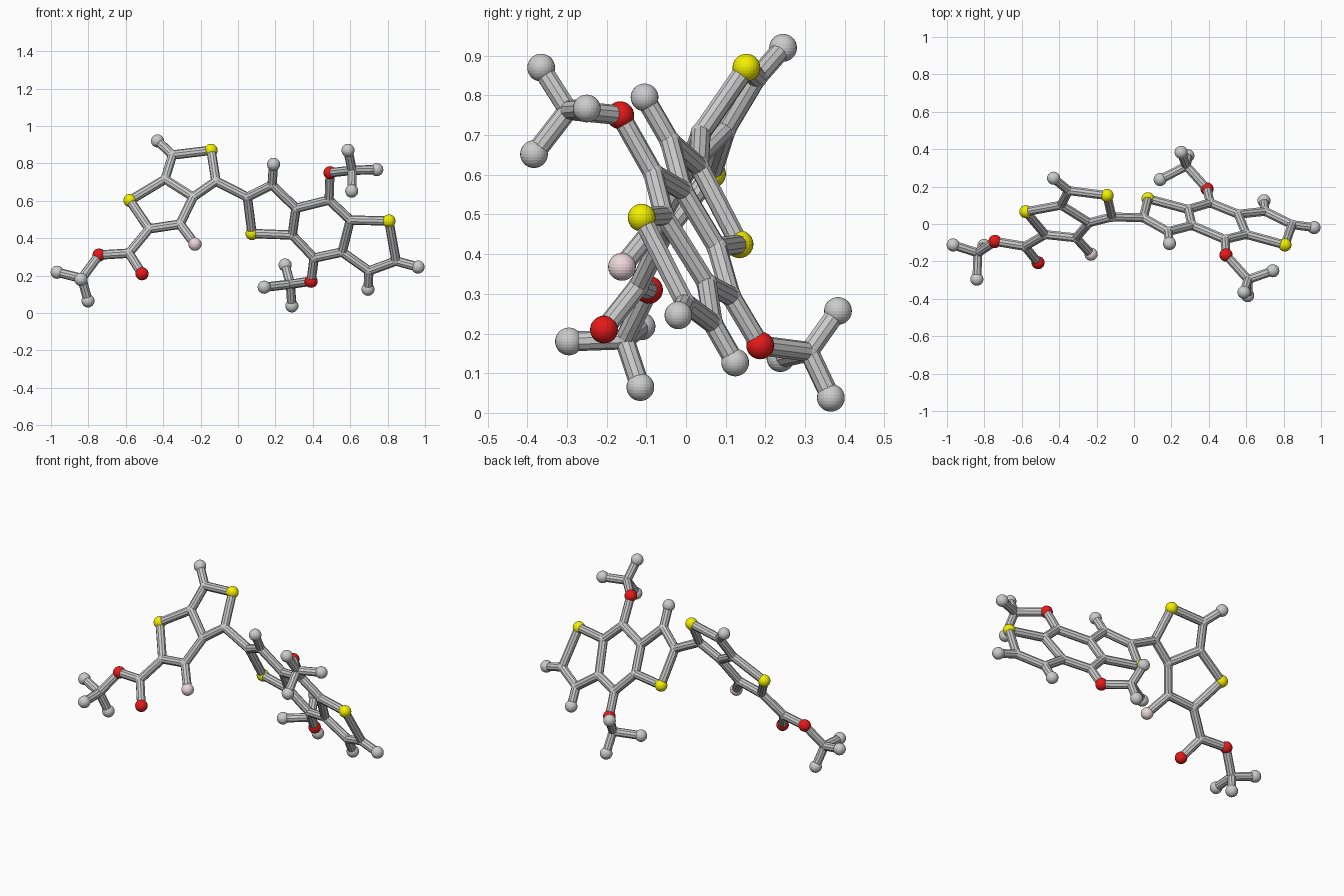
import bpy
from mathutils import Vector

if "Cube" in bpy.data.objects:
    bpy.data.objects.remove(bpy.data.objects["Cube"])

BALL, JOINT, BOND = 0.035, 0.0265, 0.025


def colour(name, rgb):
    m = bpy.data.materials.new(name)
    m.diffuse_color = (*rgb, 1)
    m.use_nodes = True
    m.node_tree.nodes["Principled BSDF"].inputs["Base Color"].default_value = m.diffuse_color
    return m


YELLOW = colour("yellow", (0.9, 0.87, 0.0))
RED = colour("red", (0.8, 0.01, 0.01))
PINK = colour("pink", (0.85, 0.68, 0.72))


# The two ring systems are flat and tilted: y follows from x and z
def left(x, z):
    return Vector((x, -0.208 * x + 0.66 * z - 0.452, z))


def right(x, z):
    return Vector((x, -0.286 * x - 0.558 * z + 0.3935, z))


def ball(name, p, r=BALL, mat=None):
    bpy.ops.mesh.primitive_uv_sphere_add(segments=24, ring_count=14, radius=r, location=p)
    o = bpy.context.object
    o.name = name
    if mat:
        o.data.materials.append(mat)


def bond(name, a, b):
    d = b - a
    bpy.ops.mesh.primitive_cylinder_add(vertices=10, radius=BOND, depth=d.length,
                                        location=(a + b) / 2)
    o = bpy.context.object
    o.name = name
    o.rotation_mode = 'QUATERNION'
    o.rotation_quaternion = d.to_track_quat('Z', 'Y')


V = Vector
atoms = {
    # left double ring
    "a1": left(-0.35, 0.845), "sa": left(-0.144, 0.87), "a2": left(-0.118, 0.705),
    "a3": left(-0.24, 0.62), "a4": left(-0.39, 0.715), "sb": left(-0.578, 0.602),
    "a6": left(-0.475, 0.45), "a5": left(-0.31, 0.475),
    "ea": left(-0.43, 0.92), "f": left(-0.23, 0.368),
    # ester arm
    "a7": left(-0.583, 0.32), "oa": left(-0.513, 0.21), "ob": V((-0.743, -0.093, 0.31)),
    "a8": V((-0.835, -0.155, 0.185)), "eb": V((-0.967, -0.112, 0.218)),
    "ec": V((-0.802, -0.115, 0.065)), "ed": V((-0.84, -0.295, 0.18)),
    # right triple ring
    "b1": right(0.05, 0.62), "b2": right(0.182, 0.685), "b3": right(0.31, 0.56),
    "b4": right(0.29, 0.417), "sc": right(0.075, 0.425), "b5": right(0.487, 0.604),
    "b6": right(0.60, 0.497), "b7": right(0.557, 0.326), "b8": right(0.407, 0.294),
    "sd": right(0.807, 0.492), "b9": right(0.845, 0.278), "b10": right(0.70, 0.225),
    "ee": right(0.19, 0.795), "ef": right(0.963, 0.246), "eg": right(0.695, 0.127),
    # upper and lower side groups
    "oc": right(0.492, 0.75), "c1": V((0.61, -0.297, 0.763)),
    "eh": V((0.588, -0.365, 0.87)), "ei": V((0.742, -0.25, 0.767)),
    "ej": V((0.608, -0.383, 0.652)),
    "od": right(0.391, 0.17), "c2": V((0.28, 0.31, 0.154)),
    "ek": V((0.252, 0.383, 0.257)), "el": V((0.14, 0.238, 0.138)),
    "em": V((0.288, 0.365, 0.038)),
}

chains = [
    "a1 sa a2 a3 a4 a1", "a4 sb a6 a5 a3", "a1 ea", "a5 f",
    "a6 a7 oa", "a7 ob a8 eb", "a8 ec", "a8 ed", "a2 b1",
    "b1 b2 b3 b4 sc b1", "b3 b5 b6 b7 b8 b4", "b6 sd b9 b10 b7",
    "b2 ee", "b9 ef", "b10 eg",
    "b5 oc c1 eh", "c1 ei", "c1 ej", "b8 od c2 ek", "c2 el", "c2 em",
]

# Balls: coloured atoms and grey ends are large, grey joints match the rods
kinds = {"s": ("yellow_ball", BALL, YELLOW), "o": ("red_ball", BALL, RED),
         "f": ("pink_ball", BALL, PINK), "e": ("end_ball", BALL, None)}
for key, p in atoms.items():
    name, r, mat = kinds.get(key[0], ("joint", JOINT, None))
    ball(name, p, r, mat)

# Rods along every chain
for chain in chains:
    ks = chain.split()
    for a, b in zip(ks, ks[1:]):
        bond("rod", atoms[a], atoms[b])
